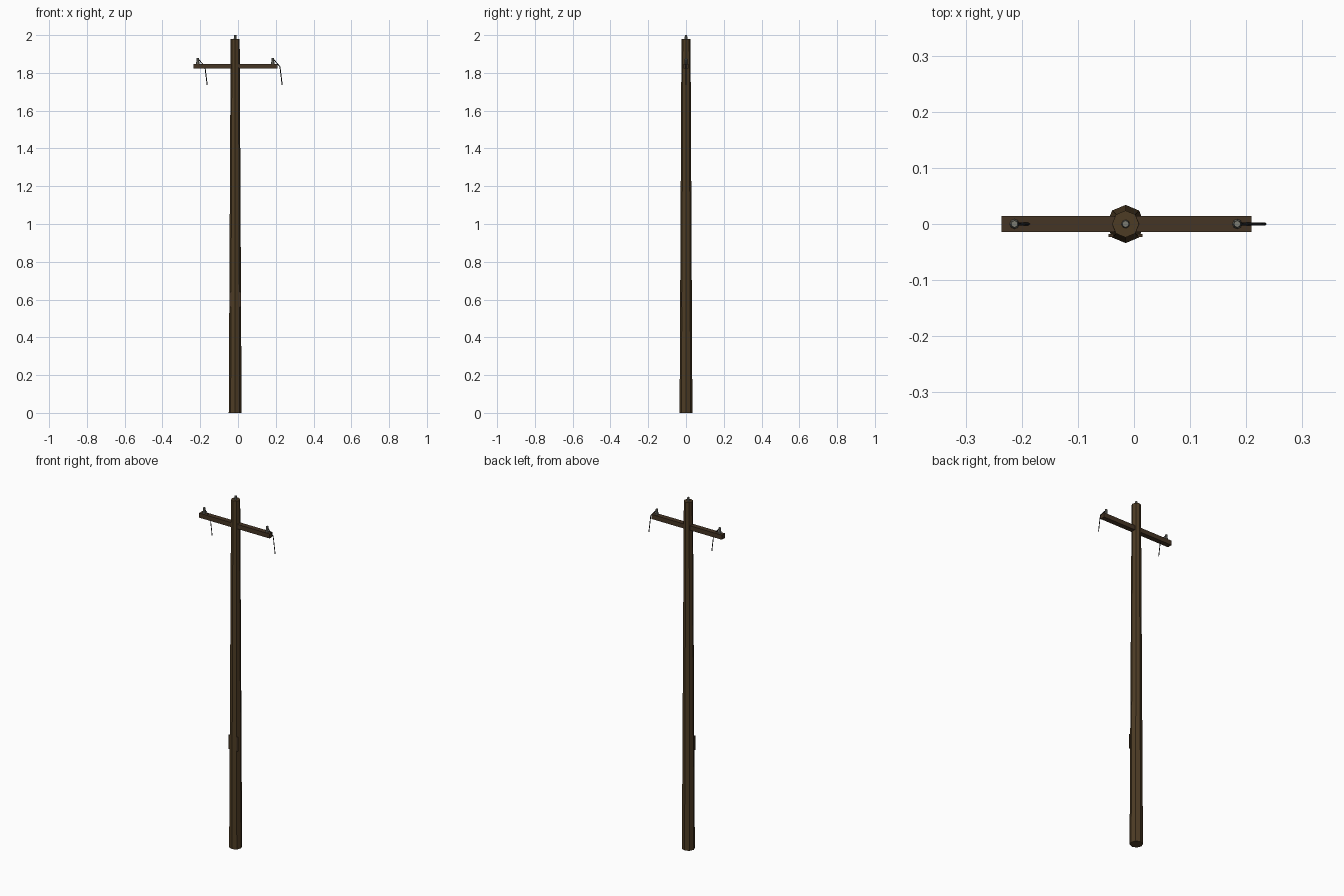
import bpy, math
from mathutils import Vector

if "Cube" in bpy.data.objects:
    bpy.data.objects.remove(bpy.data.objects["Cube"])

CX = -0.015  # pole axis


def material(name, rgb):
    m = bpy.data.materials.new(name)
    m.diffuse_color = (*rgb, 1)
    m.use_nodes = True
    m.node_tree.nodes["Principled BSDF"].inputs["Base Color"].default_value = m.diffuse_color
    return m


wood = material("dark_wood", (0.075, 0.045, 0.018))
arm_wood = material("arm_wood", (0.06, 0.035, 0.018))
glass = material("insulator_grey", (0.2, 0.2, 0.17))
black = material("wire_black", (0.01, 0.01, 0.01))


def cone(name, x, z0, z1, r0, r1, sides, mat):
    bpy.ops.mesh.primitive_cone_add(vertices=sides, radius1=r0, radius2=r1, depth=z1 - z0,
                                    location=(x, 0, (z0 + z1) / 2))
    ob = bpy.context.object
    ob.name = name
    ob.data.materials.append(mat)
    return ob


def box(name, x, y, z, mat):
    lo, hi = Vector((x[0], y[0], z[0])), Vector((x[1], y[1], z[1]))
    bpy.ops.mesh.primitive_cube_add(size=1, location=(lo + hi) / 2)
    ob = bpy.context.object
    ob.name = name
    ob.scale = hi - lo
    ob.data.materials.append(mat)
    return ob


def wire(name, points):
    cu = bpy.data.curves.new(name, "CURVE")
    cu.dimensions = "3D"
    cu.bevel_depth = 0.0025
    cu.bevel_resolution = 0
    cu.use_fill_caps = True
    sp = cu.splines.new("POLY")
    sp.points.add(len(points) - 1)
    for p, (x, z) in zip(sp.points, points):
        p.co = (x, 0, z, 1)
    cu.materials.append(black)
    bpy.context.collection.objects.link(bpy.data.objects.new(name, cu))


# tapered octagonal pole and its cap insulator
cone("pole", CX, 0, 1.98, 0.034, 0.024, 8, wood)
cone("top_insulator", CX, 1.975, 2.0, 0.008, 0.006, 8, glass)

# cross arm through the pole
box("cross_arm", (-0.236, 0.209), (-0.014, 0.014), (1.822, 1.848), arm_wood)

# plate set into the front of the pole
box("pole_plate", (CX - 0.03, CX + 0.03), (-0.023, -0.018), (0.56, 0.64), arm_wood)

# insulators with hanging broken wires
for side, x in (("left", -0.213), ("right", 0.184)):
    cone(f"{side}_insulator", x, 1.845, 1.88, 0.009, 0.006, 8, glass)
    wire(f"{side}_wire", [(x, 1.876), (x + 0.038, 1.833), (x + 0.05, 1.735)])
